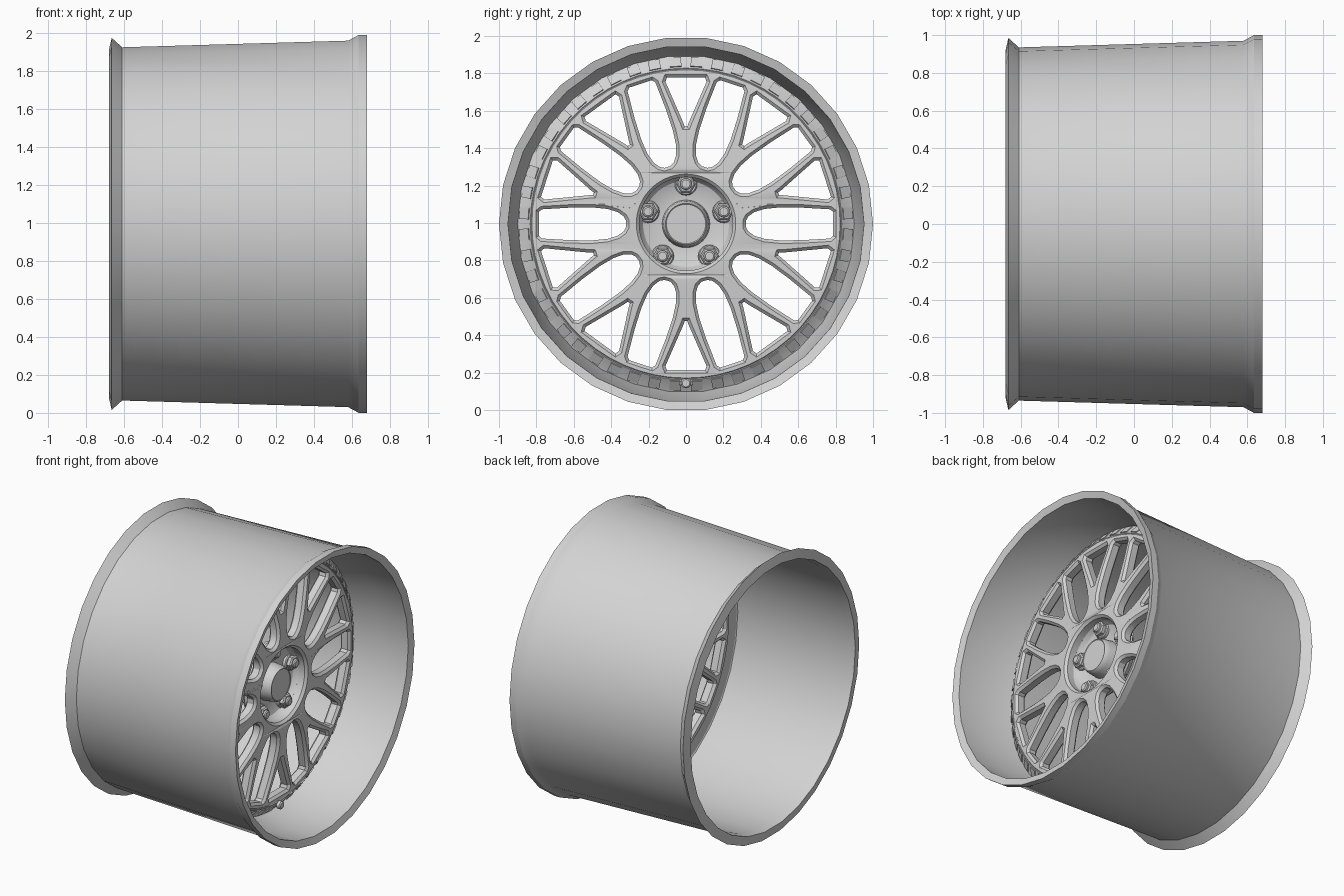
import bpy, bmesh
from math import cos, sin, pi, radians, atan2, hypot
from mathutils import Matrix, Vector

if "Cube" in bpy.data.objects:
    bpy.data.objects.remove(bpy.data.objects["Cube"])

AXLE = 0.995   # height of the wheel axis, which runs along x

metal = bpy.data.materials.new("grey metal")
metal.use_nodes = True
GREY = (0.65, 0.65, 0.65, 1)
metal.diffuse_color = GREY
metal.node_tree.nodes["Principled BSDF"].inputs["Base Color"].default_value = GREY


def finish(bm, name, smooth=True):
    bmesh.ops.remove_doubles(bm, verts=bm.verts, dist=0.0001)
    bmesh.ops.recalc_face_normals(bm, faces=bm.faces)
    mesh = bpy.data.meshes.new(name)
    bm.to_mesh(mesh)
    bm.free()
    mesh.materials.clear()
    mesh.materials.append(metal)
    obj = bpy.data.objects.new(name, mesh)
    bpy.context.collection.objects.link(obj)
    if smooth:
        bpy.ops.object.select_all(action='DESELECT')
        obj.select_set(True)
        bpy.context.view_layer.objects.active = obj
        bpy.ops.object.shade_smooth_by_angle(angle=radians(28))
    return obj


def add_lathe(bm, profile, sides, y=0, z=AXLE):
    """Spin a closed (x, radius) outline about an x-parallel axis."""
    rings = []
    for k in range(sides):
        a = 2 * pi * k / sides
        rings.append([bm.verts.new((x, y + r * cos(a), z + r * sin(a)))
                      for x, r in profile])
    n = len(profile)
    for k in range(sides):
        p, q = rings[k], rings[(k + 1) % sides]
        for i in range(n):
            j = (i + 1) % n
            if profile[i][1] == 0 and profile[j][1] == 0:
                continue
            if profile[i][1] == 0:
                bm.faces.new((p[i], p[j], q[j]))
            elif profile[j][1] == 0:
                bm.faces.new((p[i], p[j], q[i]))
            else:
                bm.faces.new((p[i], p[j], q[j], q[i]))


def lathe(name, profile, sides):
    bm = bmesh.new()
    add_lathe(bm, profile, sides)
    return finish(bm, name)


# Thin tapering barrel with a flared back flange and a flat-faced front flange
lathe("barrel", [(-.68, .92), (-.665, .985), (-.61, .935), (.58, .97), (.635, 1),
                 (.68, 1), (.665, .952), (.45, .946), (.27, .9), (.25, .936),
                 (-.62, .913)], 30)

# Sloped ring that joins the spokes to the barrel
lathe("mounting_ring", [(.3, .803), (.318, .833), (.27, .897), (.262, .92),
                        (.25, .92), (.25, .803)], 60)

# Shallow raised pads around the sloped ring
bm = bmesh.new()
tilt = Matrix.Rotation(-atan2(.048, .064), 4, 'Y')
for k in range(48):
    place = (Matrix.Translation((0, 0, AXLE)) @ Matrix.Rotation(2 * pi * (k + .5) / 48, 4, 'X')
             @ Matrix.Translation((.295, 0, .865)) @ tilt
             @ Matrix.Diagonal((.01, .062, .06, 1)))
    bmesh.ops.create_cube(bm, size=1, matrix=place)
finish(bm, "ring_pads", smooth=False)

# Flat spoke pattern: ten long windows alternating with ten short wedge windows
pattern = bpy.data.curves.new("spoke_pattern", 'CURVE')
pattern.dimensions = '2D'
pattern.fill_mode = 'BOTH'
pattern.extrude = .024
pattern.bevel_depth = .016
pattern.bevel_resolution = 0
pattern.offset = -.016


def add_loop(points):
    spline = pattern.splines.new('POLY')
    spline.points.add(len(points) - 1)
    for p, (u, v) in zip(spline.points, points):
        p.co = (u, v, 0, 1)
    spline.use_cyclic_u = True


def circle(radius, sides):
    return [(radius * cos(2 * pi * k / sides), radius * sin(2 * pi * k / sides))
            for k in range(sides)]


def window(half, angle):
    whole = half + [(r, -w) for r, w in reversed(half)]
    c, s = cos(angle), sin(angle)
    add_loop([(r * c - w * s, r * s + w * c) for r, w in whole])


LONG = [(.32, .016), (.333, .04), (.365, .063), (.42, .08), (.5, .088),
        (.62, .087), (.77, .078), (.787, .064)]
WEDGE = [(.52, .007), (.54, .014), (.76, .11), (.782, .102)]
add_loop(circle(.84, 60))
add_loop(circle(.25, 60))
for k in range(10):
    window(LONG, k * pi / 5)
    window(WEDGE, (k + .5) * pi / 5)

helper = bpy.data.objects.new("spoke_pattern", pattern)
bpy.context.collection.objects.link(helper)
solid = bpy.data.meshes.new_from_object(
    helper.evaluated_get(bpy.context.evaluated_depsgraph_get()))
bpy.data.objects.remove(helper)
bm = bmesh.new()
bm.from_mesh(solid)
bpy.data.meshes.remove(solid)
# Turn the pattern onto the axle and dish it slightly towards the ring
for v in bm.verts:
    u, w, d = v.co
    front = .362 - .08 * (max(hypot(u, w), .3) - .3)
    v.co = Vector((front - .04 + d, u, w + AXLE))
finish(bm, "spokes")

# Hub with a bowl-shaped recess, and its round centre cap
lathe("hub", [(.34, .27), (.34, .262), (.3, .252), (.268, .23), (.252, .19), (.245, .13),
              (.245, 0), (.19, 0), (.19, .23), (.25, .285)], 48)
lathe("centre_cap", [(.22, 0), (.22, .13), (.3, .122), (.33, .115), (.337, .11),
                     (.333, .105), (.333, 0)], 40)

# Five wheel nuts: round washer, hexagon and domed stud
bm = bmesh.new()
for k in range(5):
    a = pi / 2 + 2 * pi * k / 5
    y, z = .213 * cos(a), AXLE + .213 * sin(a)
    add_lathe(bm, [(.22, 0), (.22, .062), (.268, .06), (.274, .054), (.274, 0)], 20, y, z)
    add_lathe(bm, [(.27, 0), (.27, .051), (.296, .051), (.304, .042), (.304, 0)], 6, y, z)
    add_lathe(bm, [(.3, 0), (.3, .032), (.314, .03), (.32, .022), (.32, 0)], 16, y, z)
finish(bm, "wheel_nuts")

# Tyre valve on a small block at the bottom of the ring
bm = bmesh.new()
bmesh.ops.create_cube(bm, size=1, matrix=Matrix.Translation((.275, 0, AXLE - .835))
                      @ Matrix.Diagonal((.08, .07, .05, 1)))
add_lathe(bm, [(.26, 0), (.26, .018), (.32, .018), (.32, .027), (.34, .027),
               (.347, .02), (.347, 0)], 14, 0, AXLE - .852)
finish(bm, "valve")
